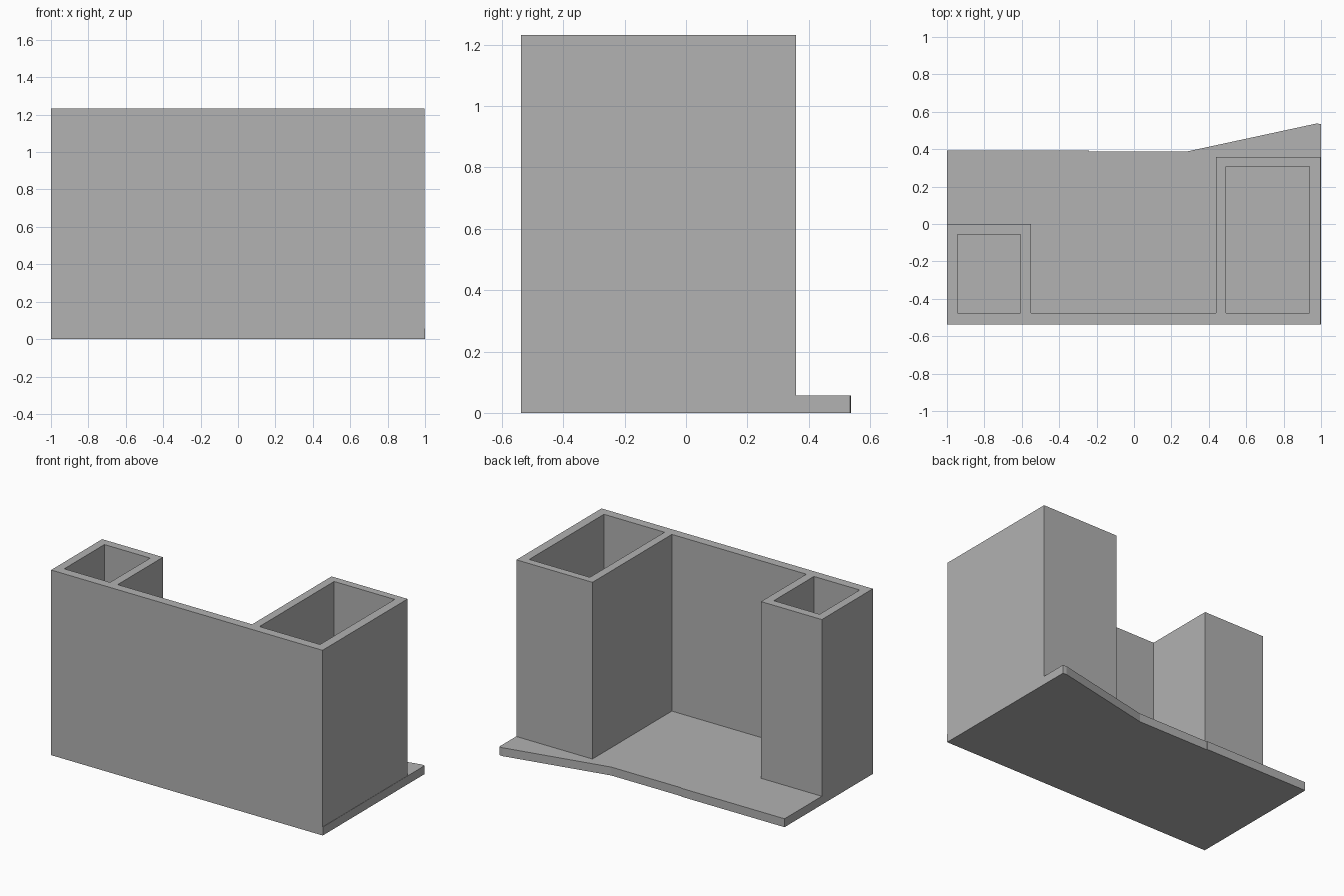
import bpy, bmesh

cube = bpy.data.objects.get("Cube")
if cube:
    bpy.data.objects.remove(cube, do_unlink=True)

FRONT, INNER = -0.537, -0.477   # front wall faces
SLAB, TOP = 0.056, 1.232        # floor thickness, wall height

grey = bpy.data.materials.new("plain grey")
grey.use_nodes = True
colour = (0.445, 0.445, 0.445, 1)
grey.diffuse_color = colour
grey.node_tree.nodes["Principled BSDF"].inputs["Base Color"].default_value = colour


def rect(x0, x1, y0, y1):
    return [(x0, y0), (x1, y0), (x1, y1), (x0, y1)]


def extrude_plan(name, loops, z0, z1):
    """Fill a plan (outline first, then holes) and raise it from z0 to z1."""
    bm = bmesh.new()
    edges = []
    for loop in loops:
        verts = [bm.verts.new((x, y, z0)) for x, y in loop]
        edges += [bm.edges.new((v, verts[i - 1])) for i, v in enumerate(verts)]
    bmesh.ops.triangle_fill(bm, edges=edges, use_beauty=True)
    base = bm.faces[:]
    raised = bmesh.ops.extrude_face_region(bm, geom=base, use_keep_orig=True)
    for v in raised["geom"]:
        if isinstance(v, bmesh.types.BMVert):
            v.co.z = z1
    bmesh.ops.recalc_face_normals(bm, faces=bm.faces[:])
    mesh = bpy.data.meshes.new(name)
    bm.to_mesh(mesh)
    bm.free()
    mesh.materials.append(grey)
    obj = bpy.data.objects.new(name, mesh)
    bpy.context.collection.objects.link(obj)
    return obj


# Floor slab with its slanted rear edge
floor = [(-1, FRONT), (1, FRONT), (1, 0.535), (0.975, 0.537),
         (0.28, 0.387), (-0.24, 0.387), (-0.24, 0.392), (-1, 0.392)]
extrude_plan("floor_slab", [floor], 0, SLAB)

# Front wall joined to two hollow shafts of unequal size
walls = [(-1, FRONT), (0.998, FRONT), (0.998, 0.358), (0.438, 0.358),
         (0.438, INNER), (-0.552, INNER), (-0.552, 0), (-1, 0)]
small_shaft = rect(-0.945, -0.608, INNER, -0.055)
large_shaft = rect(0.492, 0.938, INNER, 0.308)
extrude_plan("walls_and_shafts", [walls, small_shaft, large_shaft], SLAB, TOP)
